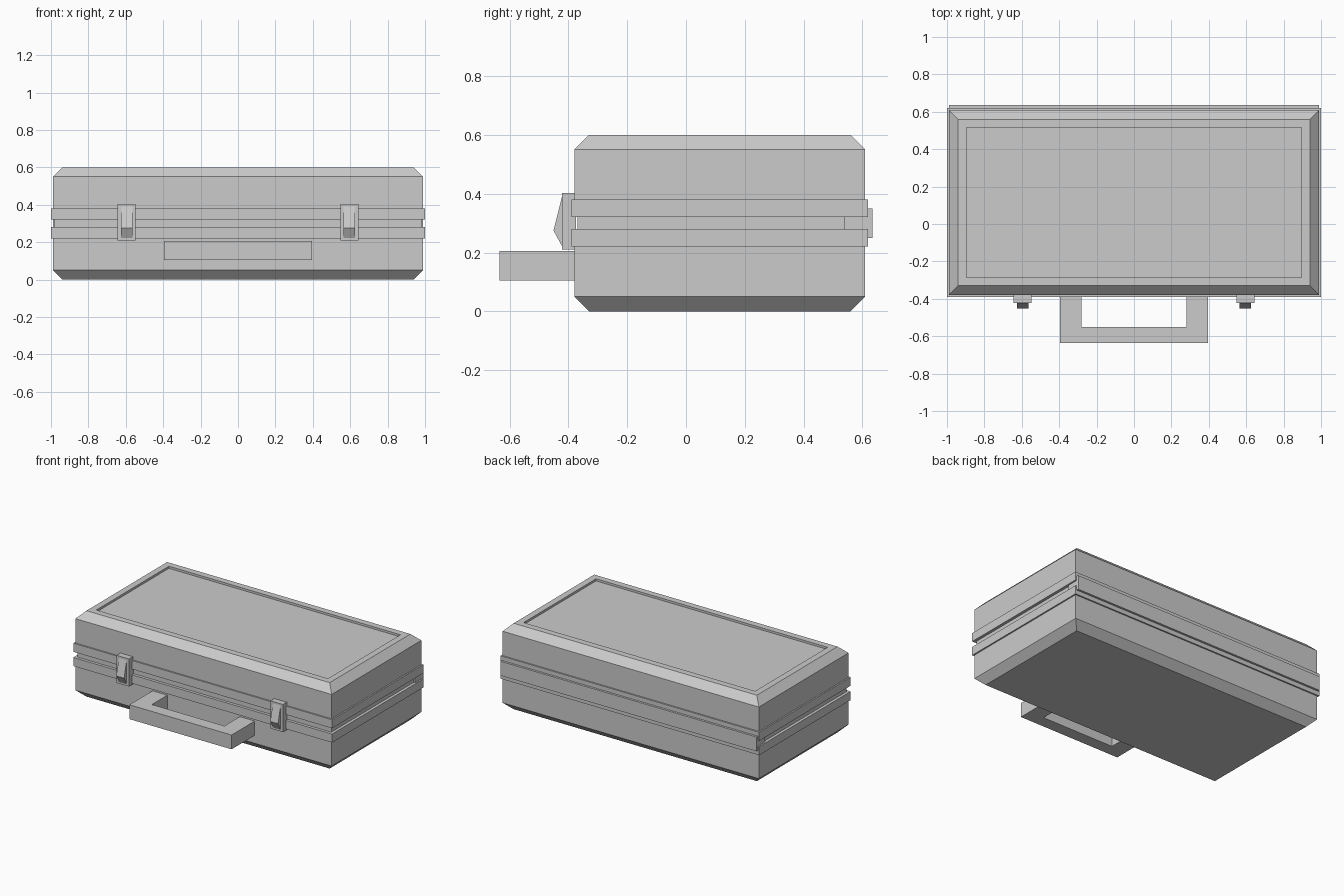
import bpy, bmesh

if "Cube" in bpy.data.objects:
    bpy.data.objects.remove(bpy.data.objects["Cube"])

X, Y0, Y1 = 1.0, -0.39, 0.62   # outer rim rectangle


def finish(name, bm):
    bmesh.ops.recalc_face_normals(bm, faces=bm.faces[:])
    me = bpy.data.meshes.new(name)
    bm.to_mesh(me)
    bm.free()
    ob = bpy.data.objects.new(name, me)
    bpy.context.collection.objects.link(ob)
    return ob


def shell(name, rings):
    """Stack rim rectangles given as (inset, z) and cap both ends."""
    bm = bmesh.new()
    loops = []
    for i, z in rings:
        a, b, c = X - i, Y0 + i, Y1 - i
        loops.append([bm.verts.new(p) for p in ((-a, b, z), (a, b, z), (a, c, z), (-a, c, z))])
    for lo, hi in zip(loops, loops[1:]):
        for k in range(4):
            n = (k + 1) % 4
            bm.faces.new((lo[k], lo[n], hi[n], hi[k]))
    bm.faces.new(loops[0])
    bm.faces.new(loops[-1])
    return finish(name, bm)


def prism(name, outline, depth):
    """Extrude a closed 3D outline along a vector."""
    bm = bmesh.new()
    face = bm.faces.new([bm.verts.new(p) for p in outline])
    ext = bmesh.ops.extrude_face_region(bm, geom=[face], use_keep_orig=True)
    bmesh.ops.translate(bm, vec=depth, verts=[v for v in ext["geom"] if isinstance(v, bmesh.types.BMVert)])
    return finish(name, bm)


def box(name, x0, x1, y0, y1, z0, z1):
    return prism(name, [(x0, y0, z0), (x1, y0, z0), (x1, y1, z0), (x0, y1, z0)], (0, 0, z1 - z0))


# Lower and upper case halves with chamfers and raised rims; lid has a recessed panel
half = [(0.06, 0.0), (0.01, 0.05), (0.01, 0.22), (0.0, 0.22), (0.0, 0.28)]
shell("case_base", half)
shell("case_lid", [(i, 0.6 - z) for i, z in reversed(half)] + [(0.105, 0.6), (0.105, 0.585)])

# Seal between the halves and the hinge strip at the back
box("seal", -0.98, 0.98, -0.37, 0.54, 0.275, 0.325)
box("hinge", -0.99, 0.99, 0.54, 0.635, 0.25, 0.35)

# Carry handle
prism("handle", [(-0.395, -0.375, 0.105), (-0.395, -0.635, 0.105), (0.395, -0.635, 0.105),
                 (0.395, -0.375, 0.105), (0.28, -0.375, 0.105), (0.28, -0.55, 0.105),
                 (-0.28, -0.55, 0.105), (-0.28, -0.375, 0.105)], (0, 0, 0.1))

# Two latches: plate plus wedge lever
for side, cx in (("left", -0.595), ("right", 0.595)):
    box(f"latch_plate_{side}", cx - 0.048, cx + 0.048, -0.422, -0.375, 0.21, 0.403)
    x = cx - 0.03
    prism(f"latch_lever_{side}", [(x, -0.415, 0.395), (x, -0.422, 0.39), (x, -0.451, 0.275),
                                  (x, -0.422, 0.222), (x, -0.415, 0.222)], (0.06, 0, 0))
